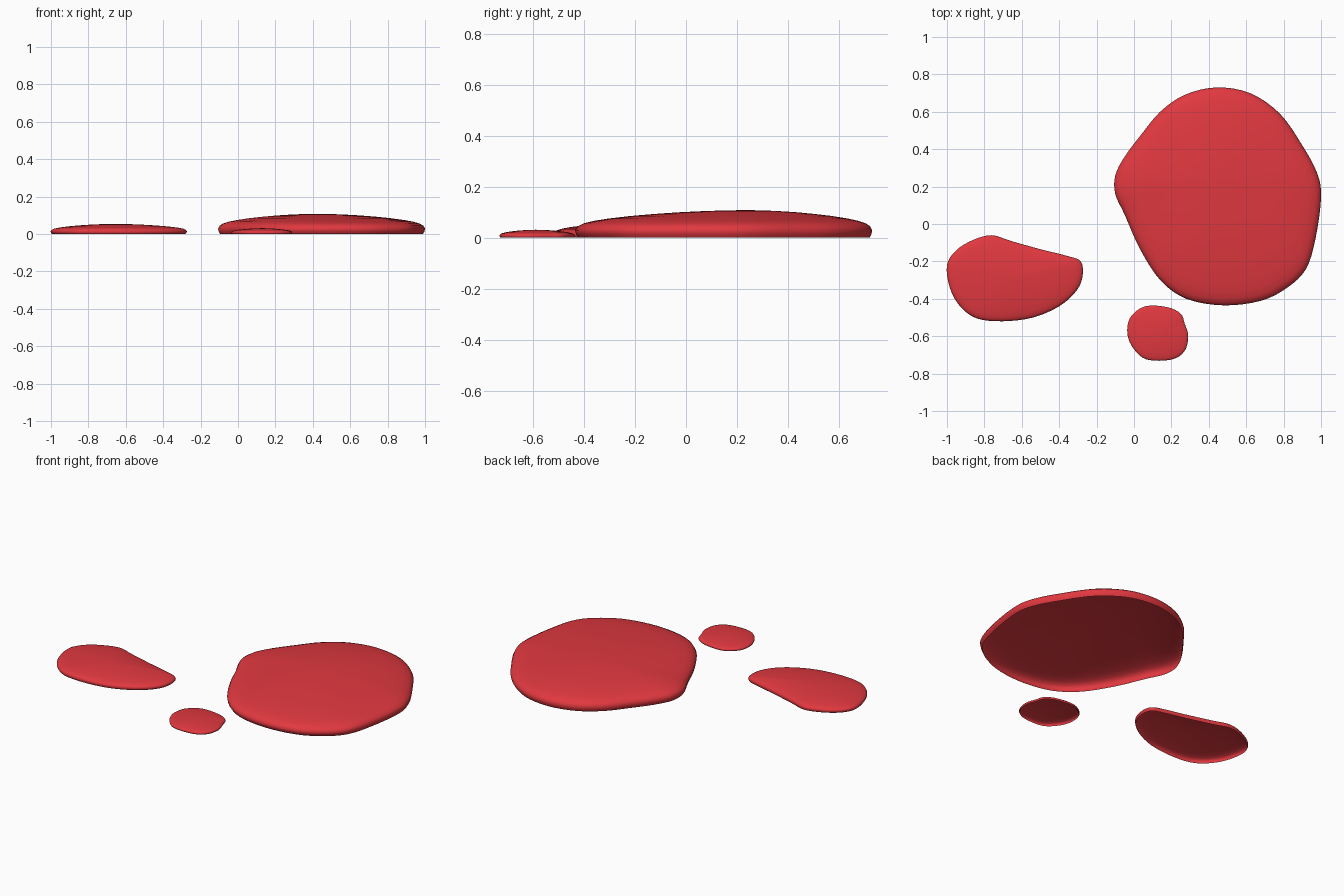
import bpy, bmesh
from mathutils import Vector

if "Cube" in bpy.data.objects:
    bpy.data.objects.remove(bpy.data.objects["Cube"])

red = bpy.data.materials.new("red_liquid")
red.diffuse_color = (0.75, 0.04, 0.05, 1)
red.use_nodes = True
red.node_tree.nodes["Principled BSDF"].inputs["Base Color"].default_value = red.diffuse_color

# domed section: (fraction of outline radius, fraction of height)
PROFILE = [(0.98, 0), (0.995, 0.13), (1, 0.27), (0.985, 0.41), (0.95, 0.52),
           (0.89, 0.61), (0.81, 0.69), (0.68, 0.785), (0.54, 0.86),
           (0.4, 0.92), (0.25, 0.965), (0.12, 0.99)]


def smooth_loop(pts, steps=4):
    """Closed Catmull-Rom curve through the outline points."""
    p = [Vector(q) for q in pts]
    n, out = len(p), []
    for i in range(n):
        a, b, c, d = p[i - 1], p[i], p[(i + 1) % n], p[(i + 2) % n]
        for s in range(steps):
            t = s / steps
            out.append(0.5 * (2 * b + (c - a) * t + (2 * a - 5 * b + 4 * c - d) * t ** 2
                              + (3 * b - a - 3 * c + d) * t ** 3))
    return out


def puddle(name, outline, centre, height):
    """Open-bottomed shell: rings shrinking towards the crown."""
    c = Vector(centre)
    loop = smooth_loop(outline)[::-1]
    n = len(loop)
    bm = bmesh.new()
    rings = []
    for r, z in PROFILE:
        rings.append([bm.verts.new((*(c + (q - c) * r), z * height)) for q in loop])
    crown = bm.verts.new((*c, height))
    for lo, hi in zip(rings, rings[1:]):
        for i in range(n):
            j = (i + 1) % n
            bm.faces.new((lo[i], lo[j], hi[j], hi[i]))
    for i in range(n):
        bm.faces.new((rings[-1][i], rings[-1][(i + 1) % n], crown))
    for f in bm.faces:
        f.smooth = True
    bm.normal_update()
    if crown.normal.z < 0:
        bmesh.ops.reverse_faces(bm, faces=bm.faces[:])
    me = bpy.data.meshes.new(name)
    bm.to_mesh(me)
    bm.free()
    me.materials.append(red)
    bpy.context.collection.objects.link(bpy.data.objects.new(name, me))


# main puddle
puddle("large_puddle", [
    (.44, .73), (.62, .70), (.78, .59), (.9, .42), (.98, .27), (1, .14), (.97, -.08),
    (.92, -.24), (.82, -.34), (.68, -.41), (.48, -.435), (.28, -.40), (.14, -.30),
    (.03, -.13), (-.05, .05), (-.10, .16), (-.10, .26), (-.05, .36), (.04, .48),
    (.14, .60), (.27, .69)], (.42, .24), .108)

# teardrop splash
puddle("teardrop_puddle", [
    (-.76, -.06), (-.66, -.09), (-.50, -.135), (-.36, -.17), (-.285, -.20),
    (-.275, -.28), (-.31, -.36), (-.40, -.44), (-.54, -.50), (-.70, -.52),
    (-.84, -.505), (-.93, -.44), (-.985, -.34), (-1, -.22), (-.95, -.14),
    (-.86, -.085)], (-.66, -.29), .054)

# small drop
puddle("small_drop", [
    (.06, -.44), (.18, -.445), (.25, -.48), (.27, -.53), (.29, -.60), (.27, -.68),
    (.2, -.725), (.07, -.725), (0, -.67), (-.035, -.59), (-.02, -.50)],
    (.13, -.59), .031)
